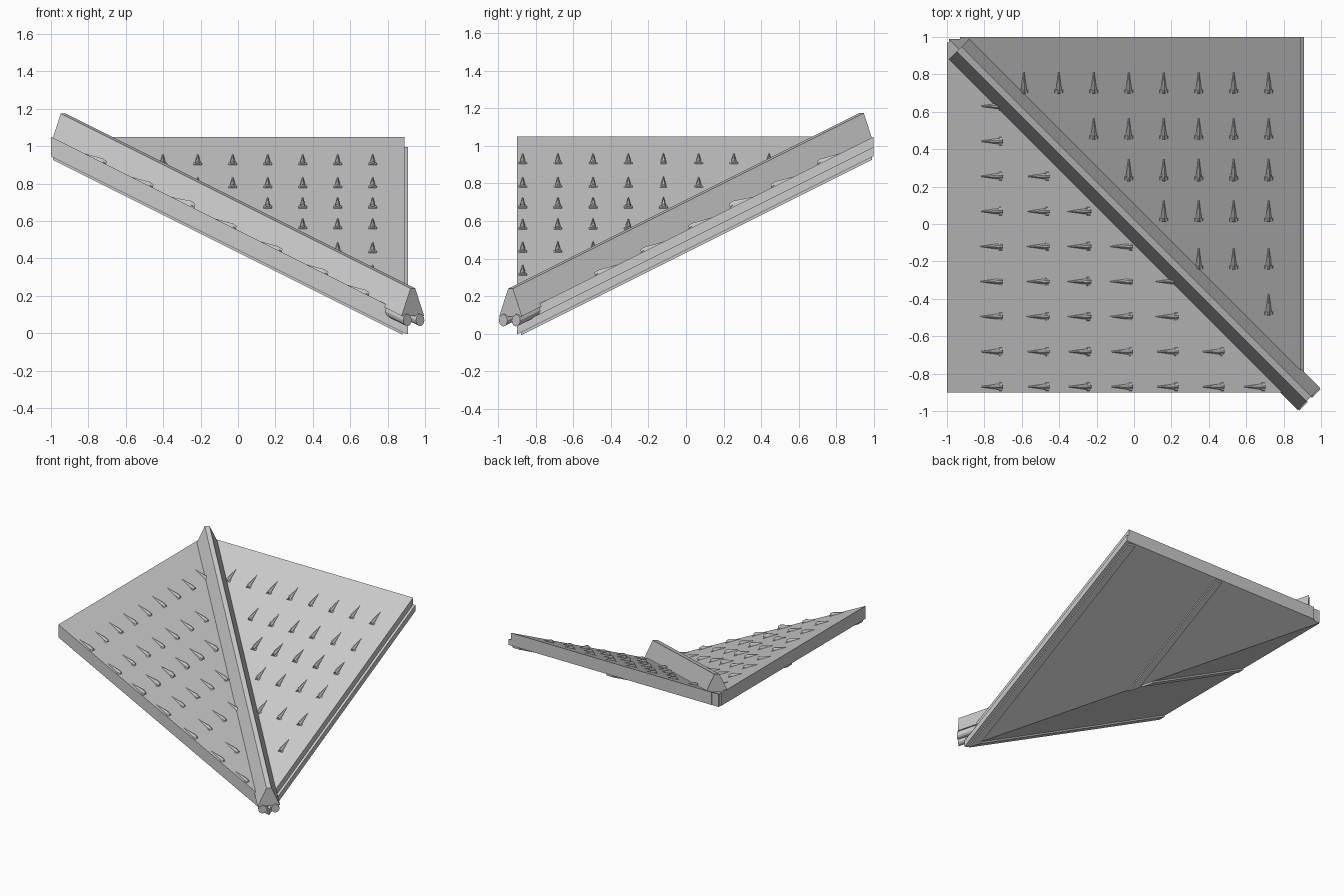
import bpy, bmesh, math
from mathutils import Vector

if "Cube" in bpy.data.objects:
    bpy.data.objects.remove(bpy.data.objects["Cube"])


def roof_a(x, y):          # slope rising to the back
    return 0.55 + 0.5 * y


def roof_b(x, y):          # slope rising to the left
    return 0.55 - 0.5 * x


def finish(name, bm):
    bmesh.ops.recalc_face_normals(bm, faces=bm.faces)
    me = bpy.data.meshes.new(name)
    bm.to_mesh(me)
    bm.free()
    ob = bpy.data.objects.new(name, me)
    bpy.context.collection.objects.link(ob)
    return ob


def loft(bm, rings):
    """Join equal-sized rings of points and cap both ends."""
    vs = [[bm.verts.new(p) for p in r] for r in rings]
    n = len(vs[0])
    for a, b in zip(vs, vs[1:]):
        for i in range(n):
            j = (i + 1) % n
            bm.faces.new((a[i], a[j], b[j], b[i]))
    bm.faces.new(vs[0])
    bm.faces.new(vs[-1])


def slab(name, poly, roof, top, bottom):
    """Sloping plate with plan outline poly, between two heights below the roof."""
    bm = bmesh.new()
    loft(bm, [[(x, y, roof(x, y) + h) for x, y in poly] for h in (bottom, top)])
    return finish(name, bm)


def valley_bar(name, profile, x0, x1):
    """Sweep a (sideways, up) profile along the valley line y = -x."""
    s = math.sqrt(0.5)
    bm = bmesh.new()
    loft(bm, [[(x + s * u, -x + s * u, 0.55 - 0.5 * x + v) for u, v in profile]
              for x in (x0, x1)])
    return finish(name, bm)


T = -0.105  # underside of the roof plates

# Two roof plates meeting in a valley
slab("back_roof_plate", [(-0.99, 0.99), (0.89, 0.99), (0.89, -0.89)], roof_a, 0, T)
slab("left_roof_plate", [(-0.99, 0.99), (-0.99, -0.9), (0.9, -0.9)], roof_b, 0, T)

# Rim strips on the outer edges
slab("back_rim", [(-0.93, 0.985), (0.89, 0.985), (0.89, 1.0), (-0.93, 1.0)], roof_a, 0, T)
slab("left_rim", [(-1.0, -0.9), (-0.985, -0.9), (-0.985, 0.97), (-1.0, 0.97)], roof_b, 0, T)
slab("right_lip", [(0.88, -0.88), (0.91, -0.9), (0.91, 1.0), (0.88, 1.0)], roof_a, -0.055, T)

# Battens under the plates
for nm, c in (("middle", 0.0), ("edge", 0.85)):
    slab("back_batten_" + nm, [(c - 0.03, 0.99), (c + 0.03, 0.99),
         (c + 0.03, -c - 0.03), (c - 0.03, -c + 0.03)], roof_a, T + 0.01, T - 0.014)
for nm, c in (("middle", 0.07), ("edge", -0.85)):
    slab("left_batten_" + nm, [(-0.99, c - 0.03), (-0.99, c + 0.03),
         (-c - 0.03, c + 0.03), (-c + 0.03, c - 0.03)], roof_b, T + 0.01, T - 0.014)

# Valley beam and its two pipes
valley_bar("valley_beam", [(-0.085, 0.01), (0.085, 0.01), (0.018, 0.157), (-0.018, 0.157)],
           -0.935, 0.935)
for nm, side in (("left", -1), ("right", 1)):
    ring = [(side * 0.048 + 0.032 * math.cos(k * math.pi / 6),
             -0.01 + 0.032 * math.sin(k * math.pi / 6)) for k in range(12)]
    valley_bar("valley_pipe_" + nm, ring, -0.935, 0.94)


def knob(bm, x, y, roof, up, side, big):
    """Pointed knob: broad foot on the down-slope side, tail running up the slope."""
    base = Vector((x, y, roof(x, y)))
    along = Vector((up[0], up[1], 0.5)).normalized()
    across = Vector((side[0], side[1], 0))
    out = along.cross(across)
    if out.z < 0:
        out = -out

    def pts(t, w, h):
        return [base + along * t + across * w * math.cos(k * math.pi / 5)
                + out * (h * math.sin(k * math.pi / 5) - 0.004) for k in range(6)]
    # flat foot
    loft(bm, [pts(0, 0.025, 0.010 * big), pts(0.02, 0.025, 0.012 * big)])
    # tapering tail
    loft(bm, [pts(0.004, 0.014, 0.022 * big), pts(0.03, 0.015, 0.026 * big),
              pts(0.08, 0.009, 0.015 * big), pts(0.145, 0.001, 0.002)])


# Rows of knobs on the back slope
bm = bmesh.new()
for r, y in enumerate((0.70, 0.455, 0.235, 0.015, -0.24, -0.485)):
    for c in range(8):
        x = 0.72 - 0.187 * c
        if x + y > 0.09:
            knob(bm, x, y, roof_a, (0, 1), (1, 0), 1.35 if r == 2 else 1)
finish("back_knobs", bm)

# Rows of knobs on the left slope
bm = bmesh.new()
for r, x in enumerate((-0.705, -0.455, -0.235, -0.01, 0.235, 0.48, 0.70)):
    for c in range(9):
        y = -0.87 + 0.1875 * c
        if x + y < -0.05:
            knob(bm, x, y, roof_b, (-1, 0), (0, 1), 1.35 if r == 2 else 1)
finish("left_knobs", bm)
